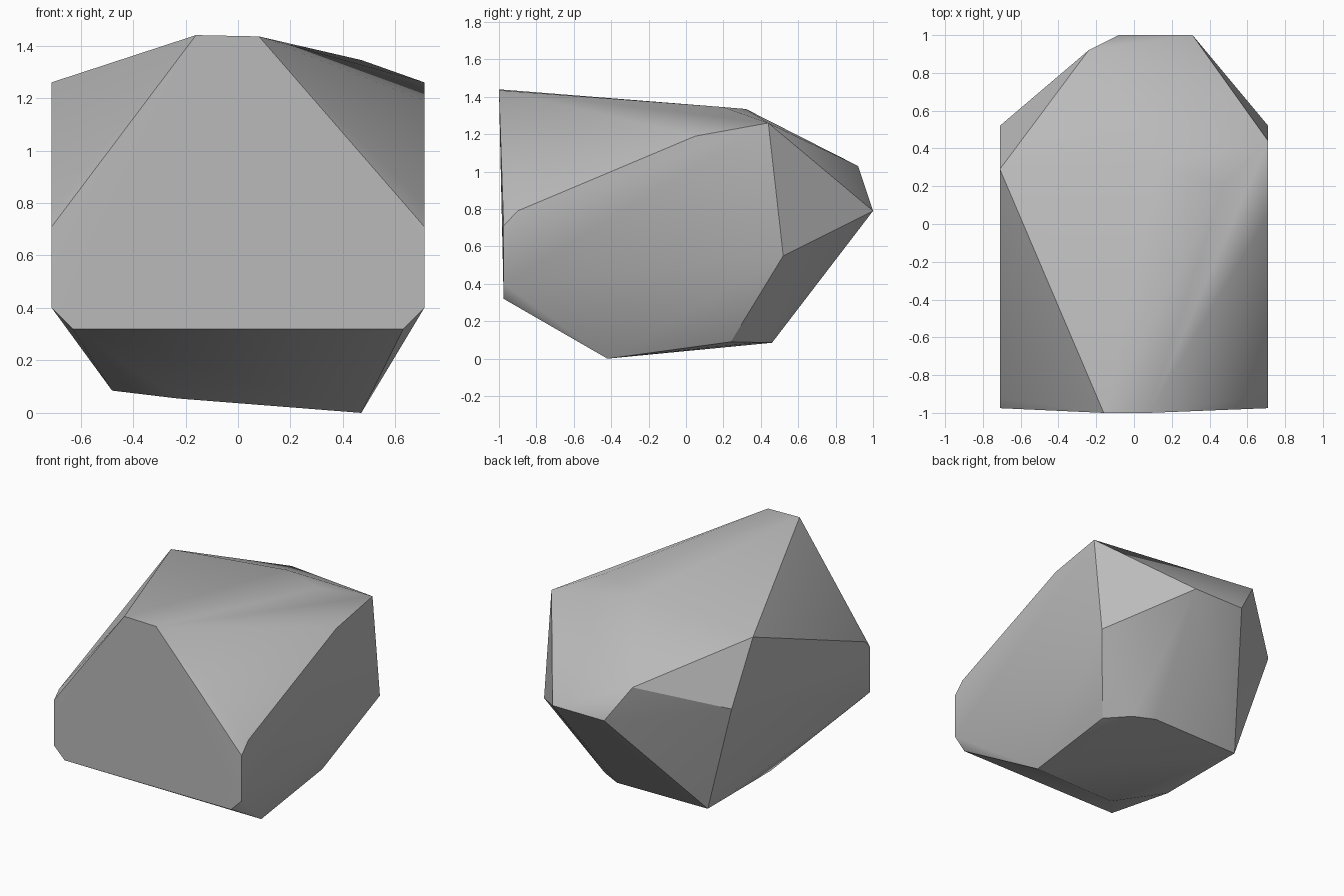
import bpy
import bmesh
from math import radians

# Remove the default object
default_cube = bpy.data.objects.get("Cube")
if default_cube:
    bpy.data.objects.remove(default_cube, do_unlink=True)

HALF = 0.71        # flat flanks of the boulder
FRONT = -0.975     # flat front end


def make_material(name, colour):
    material = bpy.data.materials.new(name)
    material.use_nodes = True
    material.diffuse_color = colour
    shader = material.node_tree.nodes["Principled BSDF"]
    shader.inputs["Base Color"].default_value = colour
    shader.inputs["Roughness"].default_value = 0.9
    return material


def both_sides(x, y, z):
    return [(x, y, z), (-x, y, z)]


def flank(x, profile):
    return [(x, y, z) for y, z in profile]


def build_hull(name, corners, material):
    """Wrap the corner points in one chiselled convex stone."""
    bm = bmesh.new()
    for corner in corners:
        bm.verts.new(corner)
    result = bmesh.ops.convex_hull(bm, input=bm.verts[:])
    loose = {v for v in result["geom_interior"] + result["geom_unused"]
             if isinstance(v, bmesh.types.BMVert) and v.is_valid}
    bmesh.ops.delete(bm, geom=list(loose), context="VERTS")
    # Merge triangles that lie in one plane into clean facets
    bmesh.ops.dissolve_limit(bm, angle_limit=radians(1.5),
                             verts=bm.verts[:], edges=bm.edges[:])
    bmesh.ops.recalc_face_normals(bm, faces=bm.faces[:])

    mesh = bpy.data.meshes.new(name)
    bm.to_mesh(mesh)
    bm.free()
    mesh.materials.append(material)
    stone = bpy.data.objects.new(name, mesh)
    bpy.context.collection.objects.link(stone)
    return stone


# Front end: matching corners on both sides, and the raised brow
front_end = (both_sides(HALF, FRONT, 0.71) + both_sides(HALF, FRONT, 0.4)
             + both_sides(0.63, FRONT, 0.32))
brow = [(-0.16, -1, 1.44), (0.08, -1, 1.435)]

# Flat flanks, as (y, z) outlines
left_flank = flank(HALF, [(-0.9, 0.79), (0.05, 1.19), (0.44, 1.26), (0.52, 0.55)])
right_flank = flank(-HALF, [(-0.92, 0.765), (0.29, 1.26), (0.52, 0.855)])

# Top ridge, pointed back and underside
ridge = [(0.47, 0.2, 1.345), (0.14, 0.32, 1.335)]
back = [(0.31, 1, 0.79), (-0.08, 1, 0.79), (-0.24, 0.92, 1.03)]
underside = [(0.47, -0.42, 0), (0.47, 0.24, 0.09), (0.34, 0.39, 0.087),
             (0.2, 0.46, 0.085), (-0.48, 0.45, 0.085),
             (-0.48, -0.23, 0.085), (-0.23, -0.51, 0.055)]

stone_grey = make_material("stone grey", (0.5, 0.5, 0.5, 1))
boulder = build_hull(
    "boulder",
    front_end + brow + left_flank + right_flank + ridge + back + underside,
    stone_grey)

# Soft shading across shallow edges, crisp lines on steep ones
bpy.ops.object.select_all(action="DESELECT")
boulder.select_set(True)
bpy.context.view_layer.objects.active = boulder
bpy.ops.object.shade_smooth_by_angle(angle=radians(30))
